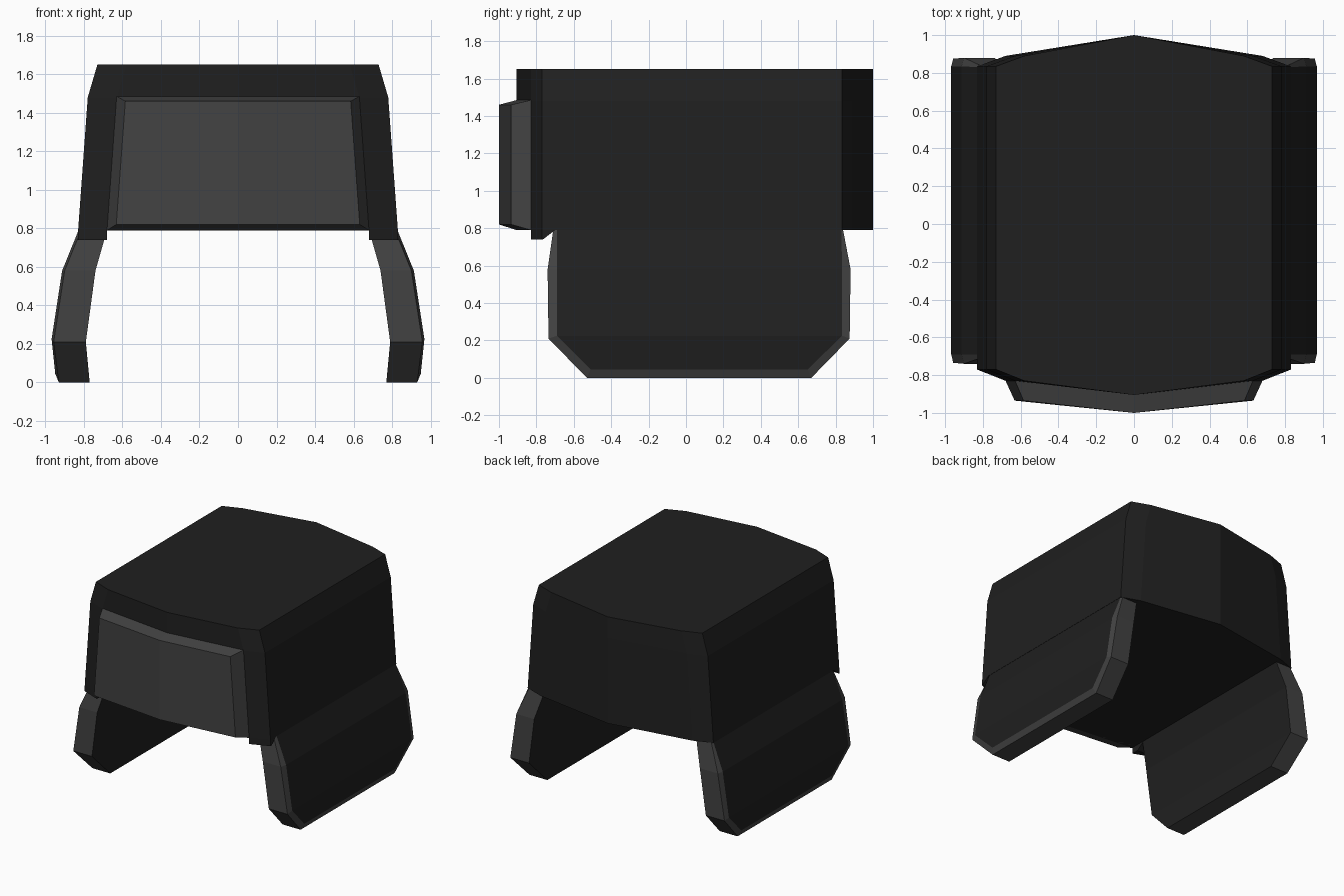
import bpy, bmesh

if "Cube" in bpy.data.objects:
    bpy.data.objects.remove(bpy.data.objects["Cube"])


def material(name, value):
    m = bpy.data.materials.new(name)
    m.diffuse_color = (value, value, value, 1)
    m.use_nodes = True
    m.node_tree.nodes["Principled BSDF"].inputs["Base Color"].default_value = m.diffuse_color
    return m


DARK = material("dark_plastic", 0.014)
GREY = material("grey_plastic", 0.055)


def loft(name, rings, mats, mirror=False, side_mat=None):
    """Bridge closed rings of equal point count and cap both ends."""
    bm = bmesh.new()
    rows = [[bm.verts.new(p) for p in ring] for ring in rings]
    n = len(rows[0])
    for k, (a, b) in enumerate(zip(rows, rows[1:])):
        for i in range(n):
            j = (i + 1) % n
            f = bm.faces.new((a[i], a[j], b[j], b[i]))
            f.material_index = side_mat[k] if side_mat else 0
    bm.faces.new(rows[0])
    bm.faces.new(rows[-1])
    bmesh.ops.recalc_face_normals(bm, faces=bm.faces)
    # Split bent caps and skirt walls into flat pieces
    bent = [f for f in bm.faces if len(f.verts) > 4]
    bmesh.ops.triangulate(bm, faces=bent)
    mesh = bpy.data.meshes.new(name)
    bm.to_mesh(mesh)
    bm.free()
    for m in mats:
        mesh.materials.append(m)
    ob = bpy.data.objects.new(name, mesh)
    bpy.context.collection.objects.link(ob)
    if mirror:
        ob.modifiers.new("mirror", 'MIRROR')
    return ob


# Body shell: faceted plan outline, narrowing towards the roof
def body_ring(w, z):
    right = [(w - 0.15, -0.83), (w, -0.77), (w, 0.835), (w - 0.15, 0.89)]
    left = [(-x, y) for x, y in reversed(right)]
    return [(x, y, z) for x, y in [(0, -0.905)] + right + [(0, 1.0)] + left]


loft("body", [body_ring(0.83, 0.79), body_ring(0.78, 1.48), body_ring(0.73, 1.65)], [DARK])


# Raised front panel: bent at the centre line, with bevelled border
def panel_ring(xb, zb, xt, zt, y_side, y_mid):
    return [(-xb, y_side, zb), (0, y_mid, zb), (xb, y_side, zb),
            (xt, y_side, zt), (0, y_mid, zt), (-xt, y_side, zt)]


loft("front_panel", [panel_ring(0.68, 0.79, 0.63, 1.485, -0.80, -0.87),
                     panel_ring(0.68, 0.79, 0.63, 1.485, -0.83, -0.905),
                     panel_ring(0.632, 0.82, 0.585, 1.46, -0.935, -1.0)], [GREY])

# Front pillar feet: short ends hanging just under the body
loft("front_pillar_foot",
     [[(0.68, -0.83, 0.79), (0.83, -0.77, 0.79), (0.83, -0.70, 0.79), (0.68, -0.70, 0.79)],
      [(0.68, -0.83, 0.74), (0.832, -0.77, 0.74), (0.832, -0.765, 0.74), (0.68, -0.77, 0.74)]],
     [DARK], mirror=True)

# Side skirts: flared slabs with clipped lower corners and a bevelled outer rim
FLARE = [(0.79, 0.825, 0.68), (0.58, 0.91, 0.74), (0.21, 0.967, 0.79), (0.0, 0.94, 0.77)]


def flare_x(z, col):
    for a, b in zip(FLARE, FLARE[1:]):
        if z >= b[0]:
            t = (z - b[0]) / (a[0] - b[0])
            return b[col] + t * (a[col] - b[col])


RIM = [(-0.71, 0.79), (-0.74, 0.58), (-0.735, 0.21), (-0.53, 0.0),
       (0.67, 0.0), (0.875, 0.21), (0.88, 0.58), (0.84, 0.79)]
FACE = [(-0.69, 0.79), (-0.69, 0.58), (-0.69, 0.225), (-0.51, 0.045),
        (0.65, 0.045), (0.835, 0.225), (0.835, 0.58), (0.83, 0.79)]


def skirt_ring(outline, col, dx=0.0):
    return [(flare_x(z, col) + dx, y, z) for y, z in outline]


def slab_caps(rings):
    """Build the skirt: strips across the slab, rim bands around it."""
    bm = bmesh.new()
    rows = [[bm.verts.new(p) for p in ring] for ring in rings]
    for a, b in zip(rows, rows[1:]):
        for i in range(8):
            j = (i + 1) % 8
            bm.faces.new((a[i], a[j], b[j], b[i])).material_index = 1
    for r in (rows[0], rows[-1]):
        for i in range(3):
            bm.faces.new((r[i], r[i + 1], r[6 - i], r[7 - i]))
    bmesh.ops.recalc_face_normals(bm, faces=bm.faces)
    mesh = bpy.data.meshes.new("side_skirt")
    bm.to_mesh(mesh)
    bm.free()
    mesh.materials.append(DARK)
    mesh.materials.append(GREY)
    ob = bpy.data.objects.new("side_skirt", mesh)
    bpy.context.collection.objects.link(ob)
    ob.modifiers.new("mirror", 'MIRROR')


slab_caps([skirt_ring(RIM, 2), skirt_ring(RIM, 1, -0.01), skirt_ring(FACE, 1, 0.003)])
